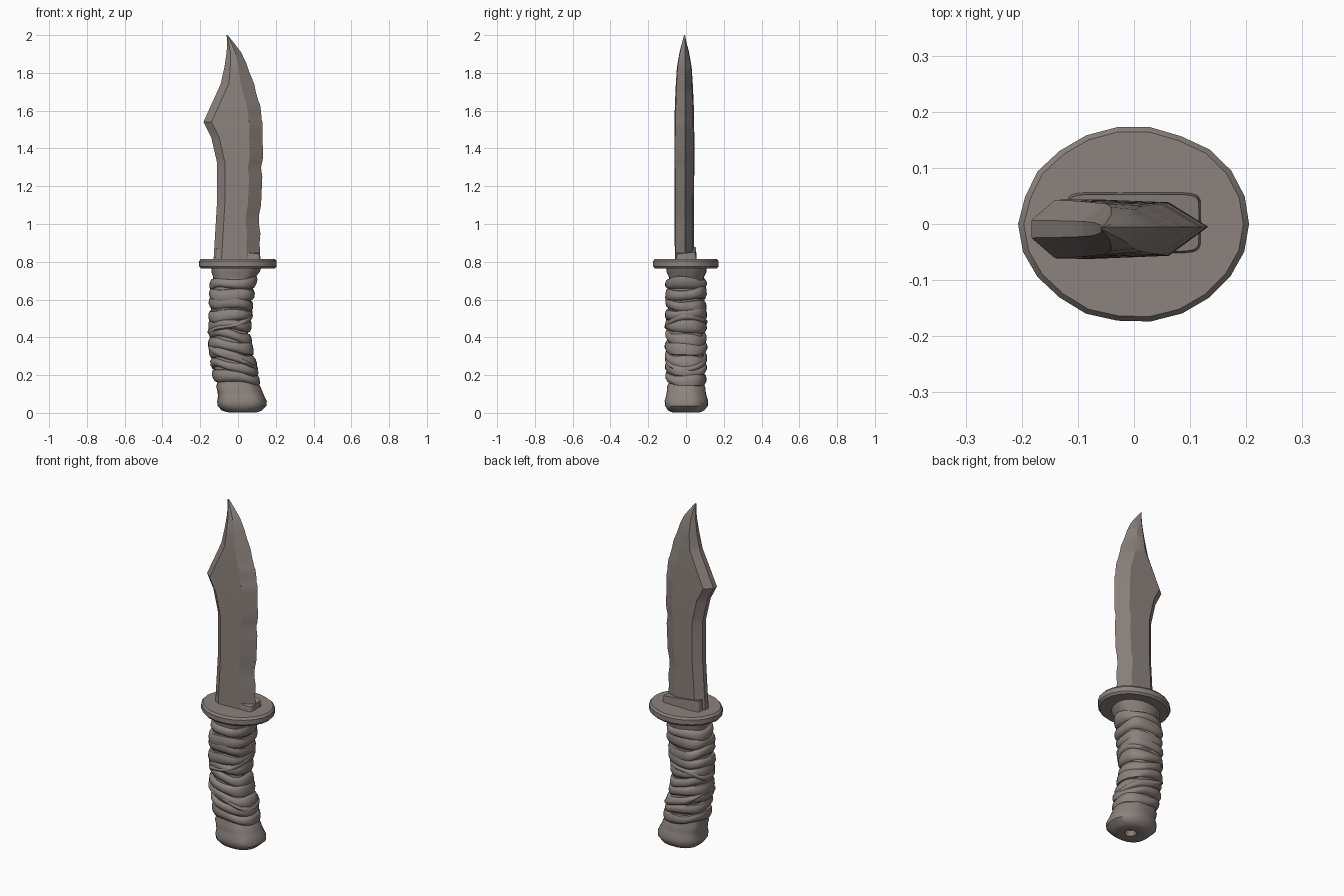
import bpy, bmesh, math, random

random.seed(4)
cube = bpy.data.objects.get("Cube")
if cube:
    bpy.data.objects.remove(cube, do_unlink=True)

mat = bpy.data.materials.new("worn warm grey")
mat.use_nodes = True
COLOUR = (0.26, 0.225, 0.205, 1)
mat.diffuse_color = COLOUR
mat.node_tree.nodes["Principled BSDF"].inputs["Base Color"].default_value = COLOUR


def loft(name, rings, closed=False, angle=30):
    """Skin a list of equal-length point rings; cap the ends unless closed."""
    bm = bmesh.new()
    rows = [[bm.verts.new(p) for p in ring] for ring in rings]
    n = len(rows[0])
    pairs = list(zip(rows, rows[1:]))
    if closed:
        pairs.append((rows[-1], rows[0]))
    else:
        bm.faces.new(rows[0][::-1])
        bm.faces.new(rows[-1])
    for a, b in pairs:
        for i in range(n):
            j = (i + 1) % n
            bm.faces.new((a[i], a[j], b[j], b[i]))
    bmesh.ops.recalc_face_normals(bm, faces=bm.faces)
    mesh = bpy.data.meshes.new(name)
    bm.to_mesh(mesh)
    bm.free()
    mesh.materials.append(mat)
    obj = bpy.data.objects.new(name, mesh)
    bpy.context.collection.objects.link(obj)
    bpy.ops.object.select_all(action="DESELECT")
    bpy.context.view_layer.objects.active = obj
    obj.select_set(True)
    bpy.ops.object.shade_smooth_by_angle(angle=math.radians(angle))
    return obj


def lookup(table, z):
    """Interpolate rows of (z, values...) at height z."""
    if z <= table[0][0]:
        return table[0][1:]
    for a, b in zip(table, table[1:]):
        if z <= b[0]:
            t = (z - a[0]) / (b[0] - a[0])
            return [u + (v - u) * t for u, v in zip(a[1:], b[1:])]
    return table[-1][1:]


def oval(a, cx, rx, ry, power=2.5):
    """Point on a rounded-box oval at angle a."""
    c, s = math.cos(a), math.sin(a)
    e = 2 / power
    return (cx + rx * math.copysign(abs(c) ** e, c), ry * math.copysign(abs(s) ** e, s))


def angles(n):
    return [2 * math.pi * i / n for i in range(n)]


# Blade: spine x, edge x and half thickness by height
BLADE = [
    (0.80, -0.13, 0.115, 0.050), (1.10, -0.112, 0.122, 0.052),
    (1.33, -0.112, 0.132, 0.053), (1.46, -0.142, 0.132, 0.053),
    (1.54, -0.183, 0.130, 0.052), (1.63, -0.142, 0.117, 0.050),
    (1.74, -0.092, 0.086, 0.045), (1.83, -0.072, 0.054, 0.039),
    (1.91, -0.060, 0.016, 0.025), (1.96, -0.058, -0.022, 0.012),
    (2.00, -0.060, -0.055, 0.001),
]
heights = sorted({row[0] for row in BLADE} | {0.8 + 0.05 * i for i in range(22)})
rings = []
for z in heights:
    left, right, t = lookup(BLADE, z)
    if 0.85 < z < 1.85:
        right -= random.choice((0, 0, 0.003, 0.009))
    w = right - left
    mid = -0.009
    spine, bevel = left + min(0.042, w * 0.25), right - min(0.07, w * 0.4)
    rings.append([
        (left, mid - t * 0.3, z), (spine, mid - t, z), (bevel, mid - t * 0.9, z),
        (right, mid + 0.004, z), (bevel, mid + t * 0.9, z), (spine, mid + t, z),
        (left, mid + t * 0.3, z)])
loft("blade", rings, angle=25)

# Sloping collar that seats the blade on the guard
rings = []
for low, grow in ((True, 0.0), (False, -0.004)):
    rings.append([(oval(a, 0, 0.12 + grow, 0.055 + grow, 9)) for a in angles(24)])
loft("blade_collar", [
    [(x, y + 0.002, 0.805) for x, y in rings[0]],
    [(x, y + 0.002, 0.86 - 0.12 * x + 0.1 * y) for x, y in rings[1]]])

# Oval guard with slightly chipped rim
wobble = [random.uniform(0.975, 1.0) for _ in angles(22)]
loft("guard", [
    [(0.207 * k * f * math.cos(a), 0.176 * k * f * math.sin(a), z)
     for a, f in zip(angles(22), wobble)]
    for k, z in ((0.6, 0.765), (0.95, 0.765), (1, 0.776), (1, 0.803), (0.95, 0.815), (0.6, 0.815))])

# Grip: left x, right x and half depth by height
GRIP = [
    (0.012, -0.085, 0.125, 0.095), (0.03, -0.108, 0.150, 0.112),
    (0.06, -0.112, 0.152, 0.116), (0.10, -0.106, 0.132, 0.103),
    (0.15, -0.122, 0.112, 0.100), (0.25, -0.140, 0.098, 0.106),
    (0.33, -0.150, 0.075, 0.106), (0.42, -0.152, 0.066, 0.105),
    (0.50, -0.152, 0.068, 0.105), (0.60, -0.153, 0.083, 0.107),
    (0.68, -0.147, 0.092, 0.107), (0.73, -0.142, 0.108, 0.104),
    (0.77, -0.140, 0.122, 0.106),
]


def grip_point(a, z, offset):
    left, right, depth = lookup(GRIP, z)
    return oval(a, (left + right) / 2, (right - left) / 2 + offset, depth + offset)


# Grip core with flared pommel and a round recess underneath
rings = []
for r, z in ((0.022, 0.035), (0.032, 0.006), (0.07, 0.001)):
    rings.append([(0.025 + r * math.cos(a), r * math.sin(a), z) for a in angles(28)])
for i in range(31):
    z = GRIP[0][0] + i * (0.77 - GRIP[0][0]) / 30
    inset = -0.012 if 0.14 < z < 0.72 else 0
    rings.append([(*grip_point(a, z, inset + (0.003 * math.sin(5 * a + 9 * z) if z > 0.03 else 0)), z)
                  for a in angles(28)])
loft("grip", rings, angle=40)

# Overlapping cord wraps: tilted flat bands that follow the grip
BAND = [(-1, -0.016), (-0.85, -0.003), (-0.3, 0.004), (0.4, 0.003), (0.9, -0.004), (1, -0.016)]


def wrap(name, z, half, tilt, slant, bulge):
    phase = random.uniform(0, 6)
    rings = []
    for a in angles(36):
        mid = z - tilt * math.cos(a) + slant * math.sin(a) + 0.005 * math.sin(3 * a + phase)
        h = half * (1 + 0.2 * math.sin(2 * a + phase))
        ring = []
        for u, off in BAND:
            zz = mid + u * h
            ring.append((*grip_point(a, zz, off + bulge + 0.002 * math.sin(4 * a + phase)), zz))
        rings.append(ring)
    loft(name, rings, closed=True, angle=50)


for i in range(10):
    low = i < 5
    wrap(f"grip_wrap_{i + 1}", 0.185 + i * 0.0555, random.uniform(0.026, 0.034),
         random.uniform(0.012, 0.03) if low else random.uniform(-0.006, 0.012),
         random.uniform(-0.012, 0.012), random.uniform(-0.002, 0.003))

# Two loose crossing strands on the lower and middle grip
wrap("crossing_strand_low", 0.29, 0.017, 0.055, 0.0, 0.003)
wrap("crossing_strand_middle", 0.47, 0.016, -0.035, 0.01, 0.003)
